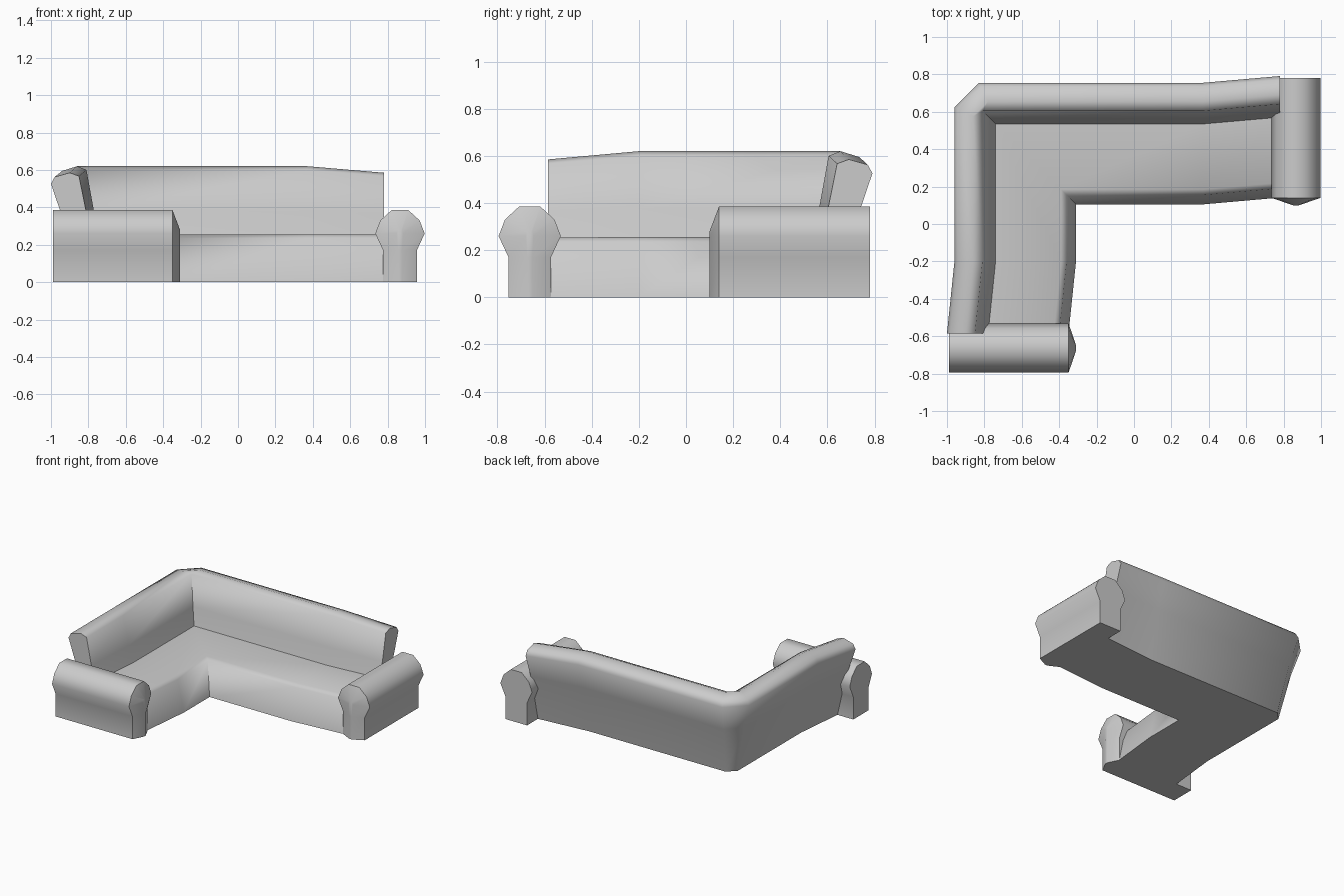
import bpy, bmesh, math

if "Cube" in bpy.data.objects:
    bpy.data.objects.remove(bpy.data.objects["Cube"])


def loft(name, rings, angle=50):
    """Skin a row of equal closed rings and cap both ends."""
    bm = bmesh.new()
    rows = [[bm.verts.new(p) for p in ring] for ring in rings]
    n = len(rows[0])
    for a, b in zip(rows, rows[1:]):
        for i in range(n):
            j = (i + 1) % n
            bm.faces.new((a[i], a[j], b[j], b[i]))
    bm.faces.new(rows[0])
    bm.faces.new(rows[-1])
    bmesh.ops.remove_doubles(bm, verts=bm.verts, dist=0.001)
    bmesh.ops.recalc_face_normals(bm, faces=bm.faces)
    me = bpy.data.meshes.new(name)
    bm.to_mesh(me)
    bm.free()
    ob = bpy.data.objects.new(name, me)
    bpy.context.collection.objects.link(ob)
    bpy.ops.object.select_all(action='DESELECT')
    ob.select_set(True)
    bpy.context.view_layer.objects.active = ob
    bpy.ops.object.shade_smooth_by_angle(angle=math.radians(angle))
    return ob


# L-shaped body: section as (distance in from the outer rim, height)
section = [(.14, 0), (.06, .36), (0, .555), (.02, .595), (.10, .62), (.15, .60),
           (.19, .38), (.22, .255), (.57, .255), (.60, .235), (.65, 0)]
X0, Y0 = -.96, .755


def drop(z, amount):
    return z - amount * max(0, (z - .25) / .37)


def long_run(x, shift=0, fall=0):
    return [(x, Y0 - d + shift, drop(z, fall)) for d, z in section]


def short_run(y, shift=0, fall=0):
    return [(X0 + d - shift, y, drop(z, fall)) for d, z in section]


def chamfer(d):
    return max(0, .13 - .5 * d) if d < .15 else 0


corner_a = [(X0 + d + chamfer(d), Y0 - d, z) for d, z in section]
corner_b = [(X0 + d, Y0 - d - chamfer(d), z) for d, z in section]
loft("seat_and_back", [long_run(.78, .036, .035), long_run(.37), corner_a,
                       corner_b, short_run(-.2), short_run(-.585, .04, .035)], 75)

# Rolled arms: section as (sideways offset, height), with a pushed-out front
arm = [(-.09, 0), (-.09, .17), (-.132, .26), (-.105, .33), (-.045, .385),
       (.045, .385), (.105, .33), (.132, .26), (.09, .17), (.09, 0)]
nose = [(o * .12, min(z, .28)) for o, z in arm]


def arm_rings(place):
    return [[place(s, o, z) for o, z in prof]
            for s, prof in ((0, arm), (.64, arm), (.68, nose))]


loft("left_arm", arm_rings(lambda s, o, z: (-.99 + s, -.663 + o, z)))
loft("right_arm", arm_rings(lambda s, o, z: (.866 + o, .78 - s, z)))
